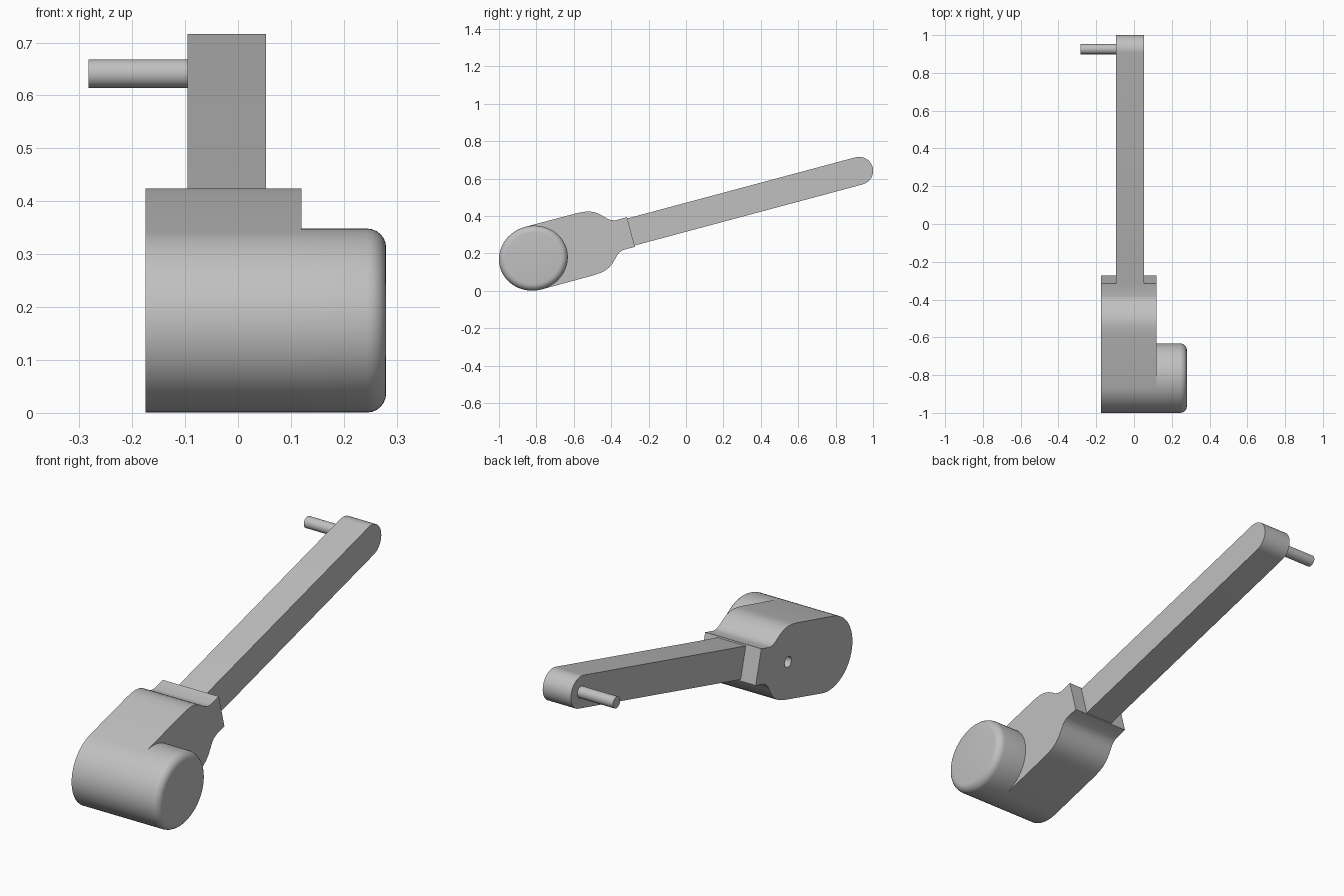
import bpy, bmesh, math
from math import cos, sin, pi

if "Cube" in bpy.data.objects:
    bpy.data.objects.remove(bpy.data.objects["Cube"])

grey = bpy.data.materials.new("light_grey")
grey.use_nodes = True
colour = (0.53, 0.53, 0.53, 1)
grey.diffuse_color = colour
grey.node_tree.nodes["Principled BSDF"].inputs["Base Color"].default_value = colour

TILT = math.radians(15)
PIVOT = (0, -0.816, 0.1745)   # centre of the round end of the body


def arc(cu, cv, ru, rv, start, end, n):
    """Points on an elliptical arc in the side plane."""
    return [(cu + ru * cos(start + (end - start) * i / n),
             cv + rv * sin(start + (end - start) * i / n)) for i in range(n + 1)]


def extrude(name, outline, x0, x1, rim=0):
    """Side outline (along, across the arm) extruded in x, tilted with the arm."""
    bm = bmesh.new()
    face = bm.faces.new([bm.verts.new((x0, u, v)) for u, v in outline])
    ext = bmesh.ops.extrude_face_region(bm, geom=[face])["geom"]
    far = [g for g in ext if isinstance(g, bmesh.types.BMVert)]
    bmesh.ops.translate(bm, verts=far, vec=(x1 - x0, 0, 0))
    if rim:
        cap = next(g for g in ext if isinstance(g, bmesh.types.BMFace))
        bmesh.ops.bevel(bm, geom=list(cap.edges), offset=rim, segments=6,
                        profile=0.5, affect='EDGES')
    bmesh.ops.recalc_face_normals(bm, faces=bm.faces)
    mesh = bpy.data.meshes.new(name)
    bm.to_mesh(mesh)
    bm.free()
    mesh.materials.append(grey)
    ob = bpy.data.objects.new(name, mesh)
    bpy.context.collection.objects.link(ob)
    ob.location = PIVOT
    ob.rotation_euler.x = TILT
    return ob


# Body: round end, straight flanks, curved shoulders and a flat neck
shoulder = [(0.285, 0.172), (0.32, 0.170), (0.35, 0.165), (0.377, 0.154),
            (0.40, 0.138), (0.42, 0.119), (0.437, 0.101), (0.453, 0.089),
            (0.475, 0.082), (0.54, 0.082)]
round_end = arc(0, 0, 0.185, 0.173, pi / 2, 3 * pi / 2, 32)
lower = [(u, -v) for u, v in shoulder]
body = extrude("body", round_end + lower + shoulder[::-1], -0.175, 0.12)

# Small blind hole in the side of the body
hole_cutter = extrude("hole_cutter", arc(0.31, 0, 0.025, 0.025, 0, 2 * pi, 24)[:-1],
                      -0.25, -0.03)
hole_cutter.hide_render = True
hole_cutter.hide_viewport = True
cut = body.modifiers.new("hole", 'BOOLEAN')
cut.operation = 'DIFFERENCE'
cut.solver = 'EXACT'
cut.object = hole_cutter
bpy.context.view_layer.update()
bpy.context.view_layer.objects.active = body
bpy.ops.object.modifier_apply(modifier=cut.name)
bpy.data.objects.remove(hole_cutter)

# Knob with a rounded outer rim
knob = extrude("side_knob", arc(0, 0, 0.185, 0.173, 0, 2 * pi, 64)[:-1],
               0.12, 0.28, rim=0.036)

# Long arm with a rounded tip
tip = 1.803
arm = extrude("arm", [(0.53, 0.075), (0.53, -0.075)]
              + arc(tip, 0, 0.075, 0.075, -pi / 2, pi / 2, 20), -0.095, 0.053)

# Pin near the tip
pin = extrude("pin", arc(tip, 0, 0.027, 0.027, 0, 2 * pi, 32)[:-1], -0.283, -0.09)

bpy.ops.object.select_all(action='DESELECT')
for ob in (body, knob, arm, pin):
    ob.select_set(True)
bpy.context.view_layer.objects.active = body
bpy.ops.object.shade_smooth_by_angle(angle=math.radians(30))
